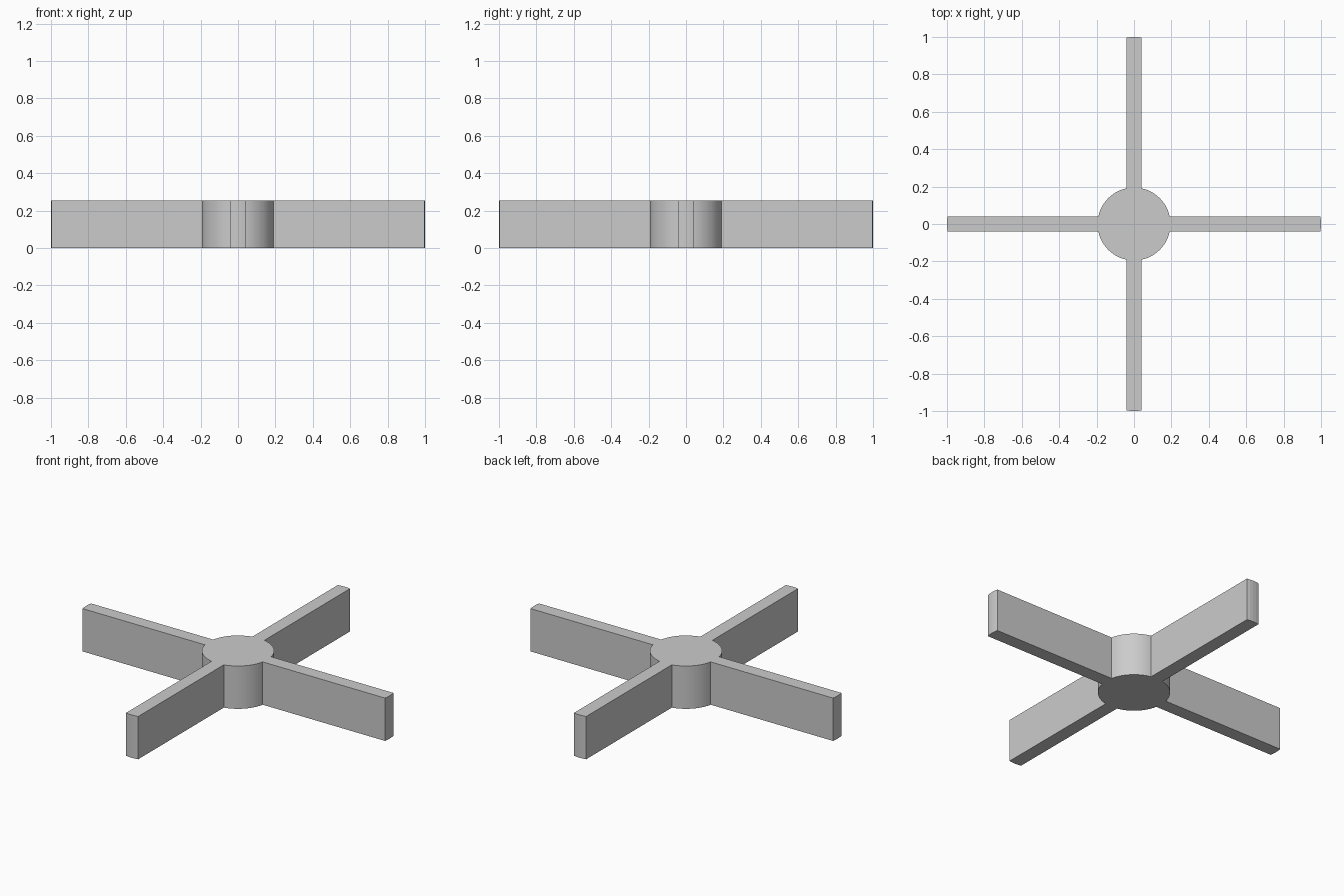
import bpy, bmesh
from math import sin, cos, pi, asin

if "Cube" in bpy.data.objects:
    bpy.data.objects.remove(bpy.data.objects["Cube"])

HUB_R, TIP_R, HALF_W, HEIGHT = 0.195, 1.0, 0.04, 0.255
TIP_BULGE = 0.004
HUB_STEPS, TIP_STEPS = 14, 4

# Outline of one quarter: slightly bowed arm tip, then the hub arc to the next arm
quarter = []
for i in range(TIP_STEPS + 1):
    t = -1 + 2 * i / TIP_STEPS
    quarter.append((TIP_R - TIP_BULGE * t * t, HALF_W * t))
a0 = asin(HALF_W / HUB_R)
for i in range(HUB_STEPS + 1):
    a = a0 + (pi / 2 - 2 * a0) * i / HUB_STEPS
    quarter.append((HUB_R * cos(a), HUB_R * sin(a)))

# Repeat the quarter four times around z
outline = []
for k in range(4):
    c, s = round(cos(k * pi / 2)), round(sin(k * pi / 2))
    outline += [(x * c - y * s, x * s + y * c) for x, y in quarter]

# Extrude the outline into a solid cross with a round hub
bm = bmesh.new()
base = bm.faces.new([bm.verts.new((x, y, 0)) for x, y in outline])
ext = bmesh.ops.extrude_face_region(bm, geom=[base], use_keep_orig=True)
top = [g for g in ext["geom"] if isinstance(g, bmesh.types.BMVert)]
bmesh.ops.translate(bm, verts=top, vec=(0, 0, HEIGHT))
bmesh.ops.recalc_face_normals(bm, faces=bm.faces)

mesh = bpy.data.meshes.new("four_arm_hub")
bm.to_mesh(mesh)
bm.free()
obj = bpy.data.objects.new("four_arm_hub", mesh)
bpy.context.collection.objects.link(obj)
